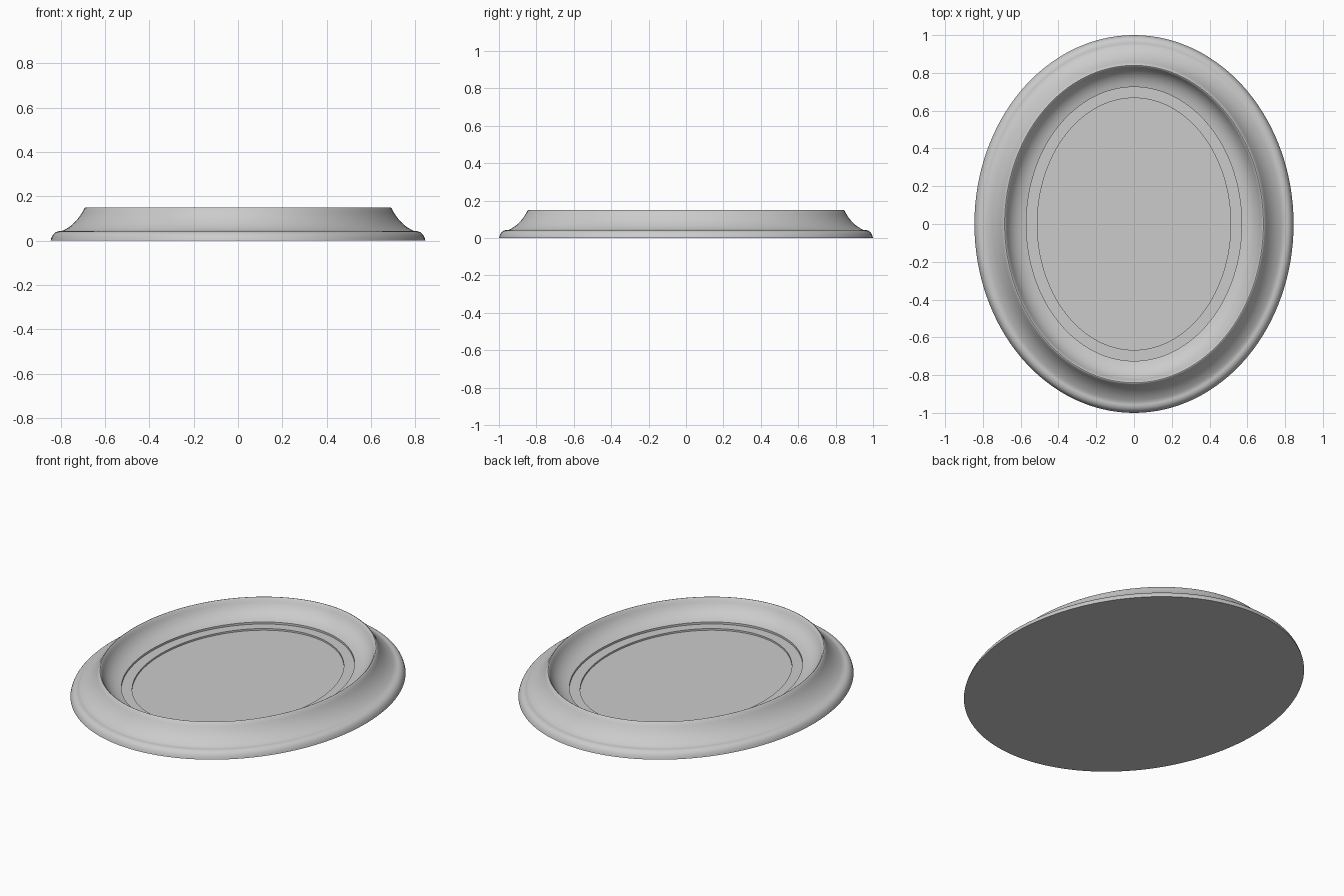
import bpy, bmesh, math

cube = bpy.data.objects.get("Cube")
if cube:
    bpy.data.objects.remove(cube)

HALF_X, HALF_Y, SEGMENTS = 0.845, 1.0, 128

grey = bpy.data.materials.new("plain grey")
grey.use_nodes = True
colour = (0.6, 0.6, 0.6, 1)
grey.diffuse_color = colour
grey.node_tree.nodes["Principled BSDF"].inputs["Base Color"].default_value = colour


def arc(start, end, bulge, steps=8):
    """Curved run of (inset, height) points, bent towards the bulge point."""
    points = []
    for i in range(steps + 1):
        t = i / steps
        points.append(tuple((1 - t) ** 2 * a + 2 * t * (1 - t) * b + t * t * c
                            for a, b, c in zip(start, bulge, end)))
    return points


def oval_sweep(name, profile):
    """Sweep an inset/height profile round the oval and cap both ends."""
    bm = bmesh.new()
    rings = []
    for inset, z in profile:
        ring = []
        for i in range(SEGMENTS):
            a = math.tau * i / SEGMENTS
            ring.append(bm.verts.new(((HALF_X - inset) * math.cos(a),
                                      (HALF_Y - inset) * math.sin(a), z)))
        rings.append(ring)
    for low, high in zip(rings, rings[1:]):
        for i in range(SEGMENTS):
            j = (i + 1) % SEGMENTS
            bm.faces.new((low[i], low[j], high[j], high[i]))
    bm.faces.new(reversed(rings[0]))
    bm.faces.new(rings[-1])
    mesh = bpy.data.meshes.new(name)
    bm.to_mesh(mesh)
    bm.free()
    mesh.materials.append(grey)
    obj = bpy.data.objects.new(name, mesh)
    bpy.context.collection.objects.link(obj)
    bpy.ops.object.select_all(action="DESELECT")
    obj.select_set(True)
    bpy.context.view_layer.objects.active = obj
    bpy.ops.object.shade_smooth_by_angle(angle=math.radians(35))
    return obj


# Outer bead, outer cove, rounded rim, inner cove, then two steps to the panel
bead = arc((0, 0), (0.045, 0.043), (0.008, 0.043))
outer_cove = arc((0.05, 0.043), (0.153, 0.147), (0.115, 0.07))
rim = arc((0.153, 0.147), (0.167, 0.145), (0.16, 0.155), 4)
inner_cove = arc((0.167, 0.145), (0.275, 0.055), (0.195, 0.07))
steps = [(0.275, 0.043), (0.333, 0.043), (0.333, 0.033)]
oval_sweep("oval_frame", bead + outer_cove + rim[1:] + inner_cove[1:] + steps)
